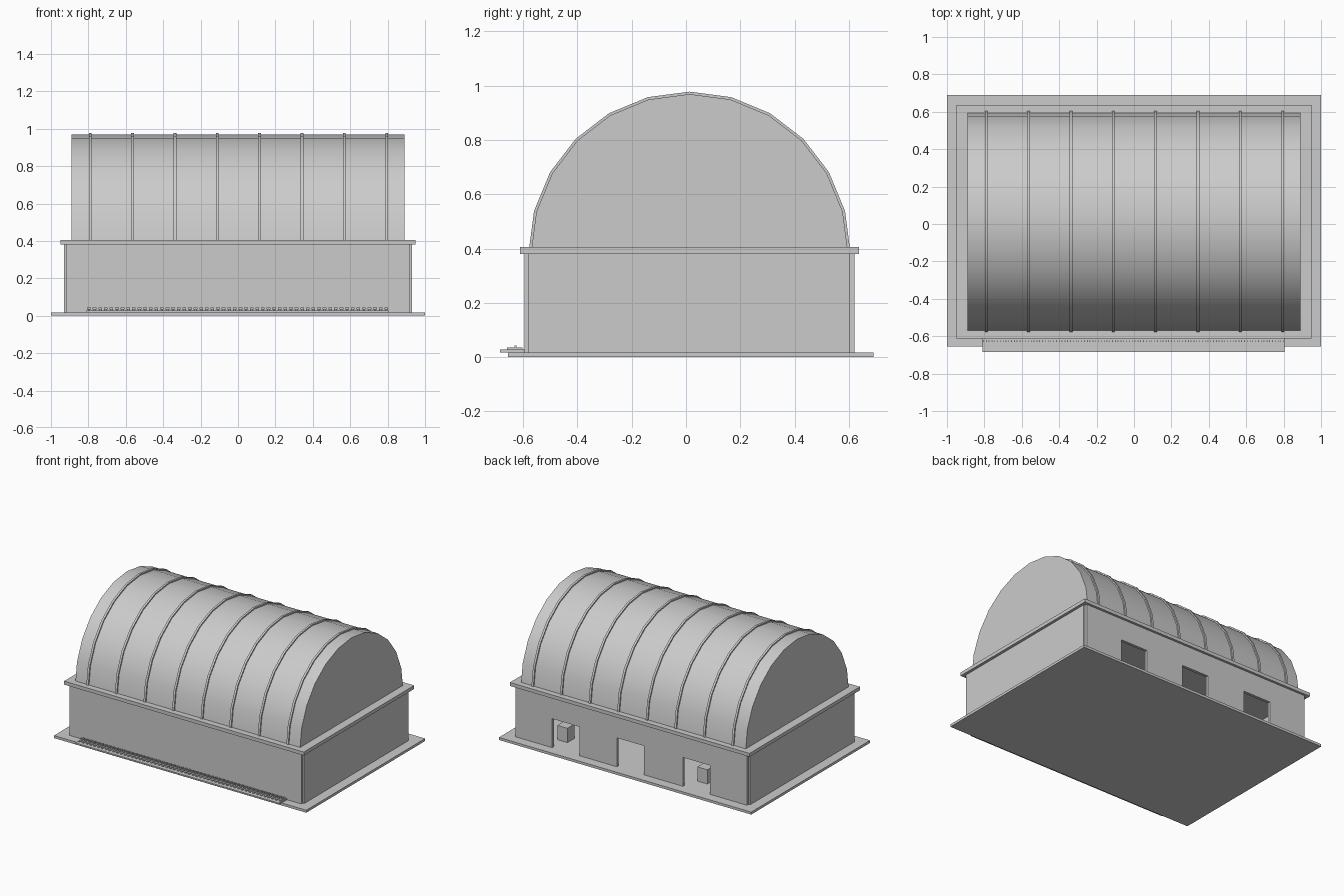
import bpy
import bmesh
import math

old = bpy.data.objects.get("Cube")
if old:
    bpy.data.objects.remove(old, do_unlink=True)

grey = bpy.data.materials.new("light_grey")
grey.use_nodes = True
tone = (0.6, 0.6, 0.6, 1)
grey.diffuse_color = tone
grey.node_tree.nodes["Principled BSDF"].inputs["Base Color"].default_value = tone


def finish(name, bm):
    bmesh.ops.recalc_face_normals(bm, faces=bm.faces)
    mesh = bpy.data.meshes.new(name)
    bm.to_mesh(mesh)
    bm.free()
    mesh.materials.append(grey)
    obj = bpy.data.objects.new(name, mesh)
    bpy.context.collection.objects.link(obj)
    return obj


def add_box(bm, x, y, z):
    spans = (x, y, z)
    cube = bmesh.ops.create_cube(bm, size=1)
    for v in cube["verts"]:
        for i, (lo, hi) in enumerate(spans):
            v.co[i] = (lo + hi) / 2 + v.co[i] * (hi - lo)


def boxes(name, *items):
    bm = bmesh.new()
    for item in items:
        add_box(bm, *item)
    return finish(name, bm)


def add_vault(bm, x0, x1, radius, steps=12):
    """Half-round prism running along x."""
    rings = []
    for x in (x0, x1):
        angles = [math.pi * i / steps for i in range(steps + 1)]
        rings.append([bm.verts.new((x, MID + radius * math.cos(a),
                                    SPRING + radius * math.sin(a))) for a in angles])
    a, b = rings
    bm.faces.new(a)
    bm.faces.new(b)
    for i in range(steps + 1):
        j = (i + 1) % (steps + 1)
        bm.faces.new((a[i], a[j], b[j], b[i]))


MID, SPRING = 0.013, 0.385
FLOOR, WALL_TOP, DOOR_TOP = 0.018, 0.385, 0.225
FRONT, BACK, THICK = -0.595, 0.62, 0.02
HALF = 0.918
wall_z = (FLOOR, WALL_TOP)

# Ground slab and cornice
boxes("ground_slab", ((-1, 1), (-0.655, 0.69), (0, FLOOR)))
boxes("cornice", ((-0.95, 0.95), (-0.612, 0.637), (0.38, 0.405)))

# Walls, with stepped corners
boxes("front_wall", ((-HALF, HALF), (FRONT, FRONT + THICK), wall_z))
for side, s in (("left", 1), ("right", -1)):
    span = sorted((s * 0.91, s * 0.93))
    boxes(side + "_wall", (span, (-0.58, 0.602), wall_z))

# Back wall pierced by three doorways
back_y = (BACK - THICK, BACK)
pieces, edge = [], -HALF
for centre in (-0.518, 0.005, 0.518):
    lo, hi = centre - 0.108, centre + 0.108
    pieces.append(((edge, lo), back_y, wall_z))
    pieces.append(((lo, hi), back_y, (DOOR_TOP, WALL_TOP)))
    edge = hi
pieces.append(((edge, HALF), back_y, wall_z))
boxes("back_wall", *pieces)

# Crates just inside the outer doorways
boxes("crates", *[((x - 0.04, x + 0.04), (0.42, 0.5), (FLOOR, 0.12)) for x in (0.63, -0.48)])

# Barrel roof
bm = bmesh.new()
add_vault(bm, -0.89, 0.89, 0.584)
roof = finish("barrel_roof", bm)

# Roof ribs
bm = bmesh.new()
for i in range(8):
    x = -0.79 + i * 0.2264
    add_vault(bm, x - 0.0075, x + 0.0075, 0.593)
ribs = finish("roof_ribs", bm)

for obj in (roof, ribs):
    bpy.ops.object.select_all(action="DESELECT")
    obj.select_set(True)
    bpy.context.view_layer.objects.active = obj
    bpy.ops.object.shade_smooth_by_angle(angle=math.radians(35))

# Front platform with slats and a row of studs
boxes("front_platform", ((-0.81, 0.805), (-0.685, FRONT), (FLOOR, 0.028)))
slats, studs = [], []
for i in range(54):
    x = -0.797 + i * 0.03
    slats.append(((x - 0.006, x + 0.006), (-0.66, -0.603), (0.028, 0.036)))
    studs.append(((x - 0.01, x + 0.01), (-0.632, -0.624), (0.034, 0.043)))
boxes("platform_slats", *slats)
boxes("platform_studs", *studs)
